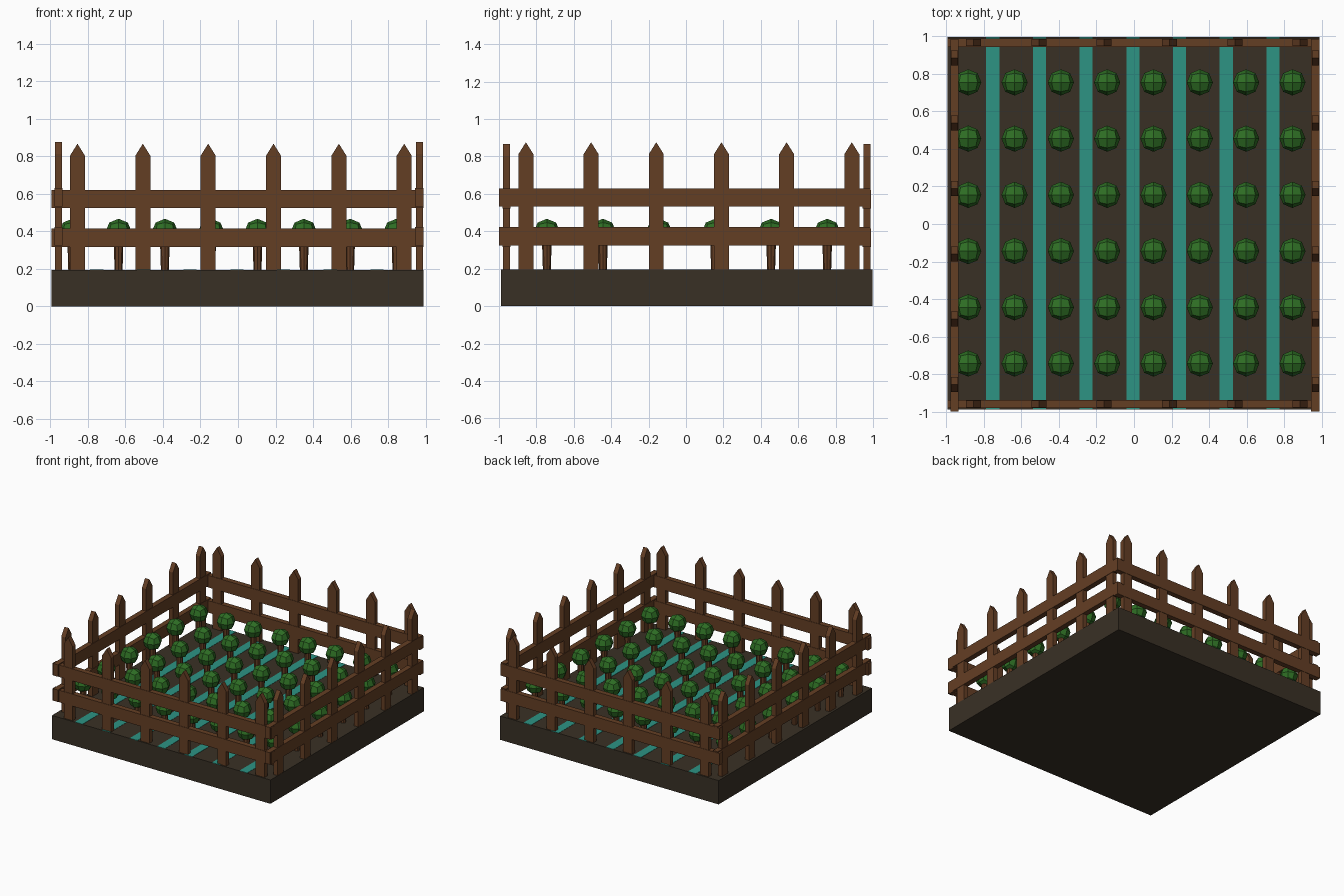
import bpy
import bmesh
from mathutils import Matrix, Vector

if "Cube" in bpy.data.objects:
    bpy.data.objects.remove(bpy.data.objects["Cube"], do_unlink=True)


def make_material(name, rgb):
    linear = [((c / 255 + 0.055) / 1.055) ** 2.4 for c in rgb] + [1.0]
    mat = bpy.data.materials.new(name)
    mat.use_nodes = True
    mat.diffuse_color = linear
    bsdf = mat.node_tree.nodes["Principled BSDF"]
    bsdf.inputs["Base Color"].default_value = linear
    bsdf.inputs["Roughness"].default_value = 0.9
    return mat


SOIL = make_material("dark soil", (57, 48, 37))
WATER = make_material("teal water", (45, 148, 132))
WOOD = make_material("brown wood", (100, 62, 36))
LEAF = make_material("leaf green", (46, 110, 36))


def finish(bm, name, mat):
    bmesh.ops.recalc_face_normals(bm, faces=bm.faces)
    mesh = bpy.data.meshes.new(name)
    bm.to_mesh(mesh)
    bm.free()
    mesh.materials.append(mat)
    obj = bpy.data.objects.new(name, mesh)
    bpy.context.collection.objects.link(obj)
    return obj


def add_box(bm, low, high):
    low, high = Vector(low), Vector(high)
    mat = Matrix.Translation((low + high) / 2) @ Matrix.Diagonal((*(high - low), 1))
    bmesh.ops.create_cube(bm, size=1, matrix=mat)


TOP = 0.195
X_MIN, X_MAX, Y_MIN, Y_MAX = -0.995, 0.988, -0.99, 0.998

# Soil bed
bm = bmesh.new()
add_box(bm, (X_MIN, Y_MIN, 0), (X_MAX, Y_MAX, TOP))
finish(bm, "soil_bed", SOIL)

# Water channels between the planting rows
bm = bmesh.new()
for i in range(7):
    x = -0.753 + i * 0.249
    add_box(bm, (x - 0.035, Y_MIN, TOP - 0.002), (x + 0.035, Y_MAX, TOP + 0.002))
finish(bm, "water_channels", WATER)


# Fence: local x runs along the fence, local y is its thickness
def add_picket(bm, x, lift):
    w, d = 0.04, 0.019
    outline = [(-w, TOP - 0.01), (w, TOP - 0.01), (w, 0.803 + lift),
               (0, 0.867 + lift), (-w, 0.803 + lift)]
    face = bm.faces.new([bm.verts.new((x + a, -d, z)) for a, z in outline])
    ext = bmesh.ops.extrude_face_region(bm, geom=[face])
    moved = [v for v in ext["geom"] if isinstance(v, bmesh.types.BMVert)]
    bmesh.ops.translate(bm, verts=moved, vec=(0, 2 * d, 0))


def make_fence(side, matrix, start, end, lift):
    bm = bmesh.new()
    for i in range(6):
        add_picket(bm, -0.856 + i * 0.3485, lift)
    bm.transform(matrix)
    finish(bm, side + "_fence_pickets", WOOD)
    bm = bmesh.new()
    for z in (0.316, 0.523):
        add_box(bm, (start, -0.022, z + lift), (end, 0.022, z + 0.098 + lift))
    bm.transform(matrix)
    finish(bm, side + "_fence_rails", WOOD)


quarter = Matrix.Rotation(1.5707963, 4, "Z")
for side, y in (("front", -0.96), ("back", 0.967)):
    make_fence(side, Matrix.Translation((0, y, 0)), -0.995, 0.99, 0)
for side, x in (("right", -0.957), ("left", 0.967)):
    make_fence(side, Matrix.Translation((x, 0, 0)) @ quarter, -1.0, 0.987, 0.009)

# Plants: a short trunk under a faceted round crown
RADIUS, CROWN_Z = 0.07, 0.397
trunks, crowns = bmesh.new(), bmesh.new()
for col in range(8):
    for row in range(6):
        x, y = -0.884 + col * 0.247, -0.744 + row * 0.2998
        height = 0.35 - TOP + 0.01
        bmesh.ops.create_cone(trunks, cap_ends=True, segments=8,
                              radius1=0.021, radius2=0.026, depth=height,
                              matrix=Matrix.Translation((x, y, 0.35 - height / 2)))
        ball = bmesh.new()
        bmesh.ops.create_cube(ball, size=1)
        bmesh.ops.subdivide_edges(ball, edges=ball.edges[:], cuts=1, use_grid_fill=True)
        for v in ball.verts:
            v.co = v.co.normalized() * RADIUS + Vector((x, y, CROWN_Z))
        copy = {v: crowns.verts.new(v.co) for v in ball.verts}
        for f in ball.faces:
            crowns.faces.new([copy[v] for v in f.verts])
        ball.free()
finish(trunks, "plant_trunks", WOOD)
finish(crowns, "plant_crowns", LEAF)
